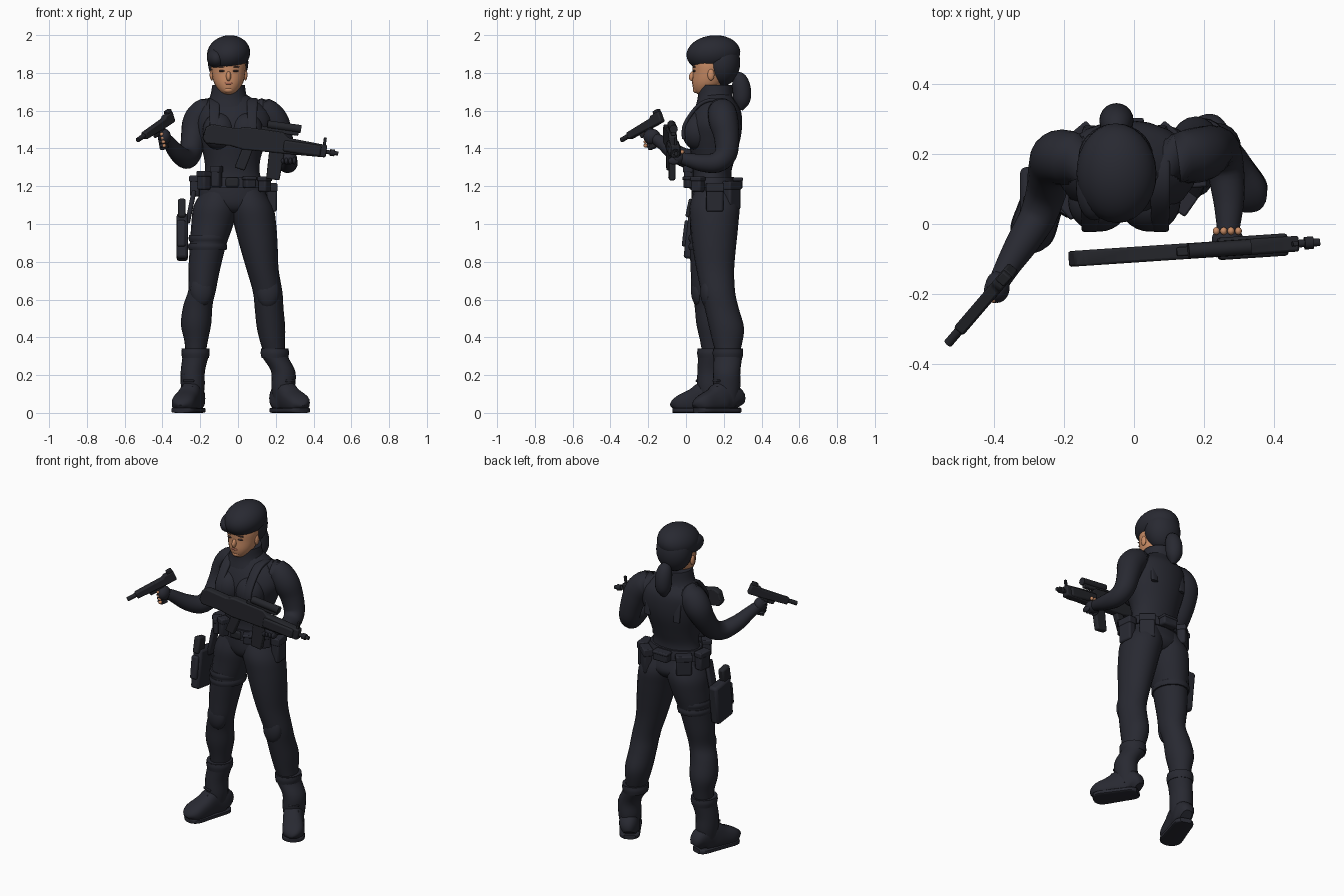
import bpy, bmesh, math
from mathutils import Matrix, Vector, Euler

if "Cube" in bpy.data.objects:
    bpy.data.objects.remove(bpy.data.objects["Cube"], do_unlink=True)


def material(name, colour):
    mat = bpy.data.materials.new(name)
    mat.use_nodes = True
    mat.diffuse_color = (*colour, 1)
    mat.node_tree.nodes["Principled BSDF"].inputs["Base Color"].default_value = (*colour, 1)
    return mat


cloth = material("dark cloth", (.021, .022, .031))
metal = material("gun metal", (.018, .019, .024))
skin = material("skin", (.58, .26, .13))
lips = material("lips", (.42, .14, .09))
eyes = material("eye dark", (.06, .035, .03))


def finish(name, bm, mat, bevel=0):
    bmesh.ops.recalc_face_normals(bm, faces=bm.faces)
    mesh = bpy.data.meshes.new(name)
    bm.to_mesh(mesh)
    bm.free()
    mesh.materials.append(mat)
    obj = bpy.data.objects.new(name, mesh)
    bpy.context.collection.objects.link(obj)
    if bevel:
        mod = obj.modifiers.new("soft edges", "BEVEL")
        mod.width, mod.segments = bevel, 2
    bpy.ops.object.select_all(action="DESELECT")
    obj.select_set(True)
    bpy.context.view_layer.objects.active = obj
    bpy.ops.object.shade_smooth_by_angle(angle=math.radians(40))
    return obj


def smooth_path(stations, steps=4):
    # Catmull-Rom interpolation of every station value
    pts = [Vector(s) for s in stations]
    out = []
    for i in range(len(pts) - 1):
        b, c = pts[i], pts[i + 1]
        a, d = pts[max(i - 1, 0)], pts[min(i + 2, len(pts) - 1)]
        for k in range(steps):
            t = k / steps
            out.append(b + ((c - a) * t + (2 * a - 5 * b + 4 * c - d) * t**2
                            + (3 * b - a - 3 * c + d) * t**3) / 2)
    return out + [pts[-1]]


def loft(name, stations, mat, upright=False, power=1, sides=20):
    # stations are x, y, z, half width, half depth
    path = smooth_path(stations)
    bm, rings = bmesh.new(), []
    for i, p in enumerate(path):
        centre = Vector(p[:3])
        tangent = Vector((0, 0, 1))
        if not upright:
            ahead, behind = path[min(i + 1, len(path) - 1)], path[max(i - 1, 0)]
            tangent = (Vector(ahead[:3]) - Vector(behind[:3])).normalized()
        across = Vector((1, 0, 0))
        across = (across - tangent * tangent.dot(across)).normalized()
        up = across.cross(tangent)
        ring = []
        for k in range(sides):
            c, s = math.cos(math.tau * k / sides), math.sin(math.tau * k / sides)
            c, s = (math.copysign(abs(v)**power, v) for v in (c, s))
            ring.append(bm.verts.new(centre + across * c * p[3] + up * s * p[4]))
        rings.append(ring)
    for low, high in zip(rings, rings[1:]):
        for k in range(sides):
            n = (k + 1) % sides
            bm.faces.new((low[k], low[n], high[n], high[k]))
    bm.faces.new(rings[0])
    bm.faces.new(rings[-1])
    return finish(name, bm, mat)


def tube(name, points, mat):
    return loft(name, [(*p, p[-1]) for p in points], mat)


def placed(centre, turn):
    return Matrix.Translation(centre) @ Euler(turn).to_matrix().to_4x4()


def ball(name, centre, size, mat, turn=(0, 0, 0)):
    bm = bmesh.new()
    bmesh.ops.create_uvsphere(bm, u_segments=28, v_segments=16, radius=1)
    bm.transform(placed(centre, turn) @ Matrix.Diagonal((*size, 1)))
    return finish(name, bm, mat)


def box(name, centre, size, mat, turn=(0, 0, 0), bevel=.01, frame=Matrix()):
    bm = bmesh.new()
    bmesh.ops.create_cube(bm, size=1)
    bm.transform(frame @ placed(centre, turn) @ Matrix.Diagonal((*size, 1)))
    return finish(name, bm, mat, bevel)


def rod(name, start, end, radius, mat, frame):
    # round bar along the weapon axis
    bm = bmesh.new()
    bmesh.ops.create_cone(bm, cap_ends=True, segments=14, radius1=radius, radius2=radius, depth=end[0] - start)
    bm.transform(frame @ placed(((start + end[0]) / 2, 0, end[1]), (0, math.pi / 2, 0)))
    return finish(name, bm, mat)


def plate(name, outline, depth, mat, frame):
    bm = bmesh.new()
    face = bm.faces.new([bm.verts.new((x, -depth / 2, z)) for x, z in outline])
    grown = bmesh.ops.extrude_face_region(bm, geom=[face])["geom"]
    bmesh.ops.translate(bm, vec=(0, depth, 0), verts=[v for v in grown if isinstance(v, bmesh.types.BMVert)])
    bm.transform(frame)
    return finish(name, bm, mat, .007)


def aim(origin, target):
    x = (Vector(target) - Vector(origin)).normalized()
    y = Vector((0, 0, 1)).cross(x).normalized()
    basis = Matrix((x, y, x.cross(y))).transposed().to_4x4()
    return Matrix.Translation(origin) @ basis


# torso
loft("torso", [(-.02, .15, 1.06, .07, .08), (-.02, .15, 1.08, .14, .105), (-.025, .15, 1.12, .18, .12),
               (-.03, .14, 1.19, .17, .11), (-.03, .14, 1.27, .145, .1), (-.03, .145, 1.35, .15, .115),
               (-.025, .15, 1.45, .18, .138), (-.02, .155, 1.53, .2, .142), (-.025, .165, 1.6, .185, .125),
               (-.03, .165, 1.65, .13, .095), (-.045, .16, 1.69, .08, .075)], cloth, True)
for side, x in (("right", -.1), ("left", .045)):
    ball(side + "_chest", (x, .065, 1.49), (.088, .087, .1), cloth)
for side, x in (("right", -.125), ("left", .075)):
    loft(side + "_shoulder_strap", [(x, -.012, 1.45, .025, .01), (x, -.005, 1.53, .025, .01),
         (x, .075, 1.635, .028, .01), (x, .17, 1.655, .028, .01), (x, .25, 1.59, .025, .01),
         (x, .272, 1.45, .02, .01)], cloth, power=.6)
loft("collar", [(-.045, .16, 1.62, .14, .11), (-.05, .155, 1.67, .1, .093), (-.05, .155, 1.735, .086, .09)], cloth, True)

# legs
loft("right_leg", [(-.09, .145, 1.2, .08, .09), (-.115, .15, 1.1, .118, .128), (-.135, .145, 1, .112, .124),
                   (-.16, .13, .88, .095, .11), (-.18, .12, .75, .083, .095), (-.19, .112, .65, .073, .083),
                   (-.212, .125, .57, .077, .08), (-.222, .14, .47, .08, .085), (-.222, .145, .38, .062, .07),
                   (-.225, .145, .29, .05, .055)], cloth, True)
loft("left_leg", [(.04, .145, 1.2, .08, .09), (.068, .15, 1.1, .115, .13), (.09, .15, 1, .112, .127),
                  (.11, .15, .88, .1, .115), (.13, .155, .76, .085, .1), (.157, .17, .64, .078, .09),
                  (.165, .19, .55, .076, .09), (.175, .215, .45, .075, .092), (.185, .22, .36, .063, .075),
                  (.2, .22, .29, .05, .055)], cloth, True)
ball("right_knee_pad", (-.192, .066, .65), (.06, .04, .085), cloth)
ball("left_knee_pad", (.16, .116, .64), (.06, .04, .085), cloth)

# boots, each turned out by its own heel and toe points
for side, heel, toe, top in (("right", (-.215, .205), (-.305, -.065), (-.225, .14)),
                             ("left", (.2, .275), (.345, .055), (.195, .222))):
    heel, toe = Vector((*heel, 0)), Vector((*toe, 0))
    ankle = heel.lerp(toe, .27)
    loft(side + "_boot_shaft", [(ankle.x, ankle.y, .06, .052, .06), (ankle.x, ankle.y, .14, .063, .072),
         (ankle.x, ankle.y, .22, .064, .072), (*top, .3, .069, .076), (*top, .34, .073, .079)], cloth, True)
    loft(side + "_boot_cuff", [(*top, .29, .07, .077), (*top, .315, .075, .081), (*top, .335, .073, .079)], cloth, True)
    upper, sole = [], []
    for t, width, height in ((0, .03, .08), (.1, .053, .14), (.35, .057, .17), (.6, .06, .13),
                             (.83, .062, .1), (.95, .048, .075), (1, .02, .05)):
        p = heel.lerp(toe, t)
        upper.append((p.x, p.y, height / 2, width, height / 2))
        sole.append((p.x, p.y, .014, width + .003, .014))
    loft(side + "_boot_foot", upper, cloth, power=.75)
    loft(side + "_boot_sole", sole, cloth, power=.4)
    yaw = math.atan2(toe.y - heel.y, toe.x - heel.x) + math.pi / 2
    for k in range(4):
        p = heel.lerp(toe, .54 - .04 * k)
        box(f"{side}_boot_lace_{k}", (p.x, p.y, .14 + .03 * k), (.06, .022, .012), cloth, (0, 0, yaw), .004)

# arms and gloved hands with bare fingertips
tube("right_arm", [(-.1, .175, 1.59, .06), (-.17, .185, 1.592, .075), (-.215, .19, 1.54, .078),
                   (-.236, .16, 1.46, .066), (-.25, .095, 1.375, .058), (-.275, .02, 1.345, .053),
                   (-.32, -.055, 1.375, .046), (-.36, -.12, 1.425, .036), (-.385, -.165, 1.455, .03)], cloth)
tube("left_arm", [(.07, .18, 1.59, .06), (.14, .19, 1.592, .075), (.192, .2, 1.54, .078),
                  (.222, .215, 1.46, .067), (.245, .21, 1.37, .06), (.26, .16, 1.325, .054),
                  (.27, .08, 1.325, .046), (.27, .01, 1.34, .036), (.267, -.03, 1.35, .03)], cloth)
ball("right_hand", (-.39, -.18, 1.462), (.035, .045, .042), cloth)
ball("left_hand", (.267, -.045, 1.35), (.045, .04, .035), cloth)
for k in range(4):
    drop = 1.475 - .02 * k
    ball(f"right_finger_{k}", (-.412 + .004 * k, -.19, drop), (.016, .03, .011), cloth)
    ball(f"right_fingertip_{k}", (-.403 + .004 * k, -.214, drop), (.011, .011, .01), skin)
    ball(f"left_finger_{k}", (.235 + .021 * k, -.065, 1.335), (.011, .03, .02), cloth)
    ball(f"left_fingertip_{k}", (.235 + .021 * k, -.02, 1.382), (.01, .011, .011), skin)

# head, face, hair and beret
loft("head", [(-.05, .1, 1.685, .03, .035), (-.05, .1, 1.705, .05, .058), (-.05, .115, 1.745, .076, .082),
              (-.05, .125, 1.8, .089, .09), (-.05, .13, 1.86, .092, .095), (-.05, .14, 1.93, .07, .08)], skin, True)
ball("nose", (-.05, .036, 1.783), (.013, .02, .027), skin, (-.35, 0, 0))
ball("chin", (-.05, .058, 1.71), (.028, .022, .018), skin)
ball("mouth", (-.05, .041, 1.745), (.024, .01, .008), lips)
for side, sign in (("right", -1), ("left", 1)):
    ball(side + "_eye", (-.05 + sign * .035, .044, 1.81), (.017, .009, .006), eyes)
    ball(side + "_brow", (-.05 + sign * .036, .044, 1.832), (.022, .009, .004), eyes)
    ball(side + "_ear", (-.05 + sign * .089, .132, 1.79), (.011, .018, .03), skin)
ball("hair", (-.052, .19, 1.855), (.107, .097, .125), cloth)
ball("beret", (-.05, .145, 1.902), (.115, .143, .096), cloth, (.1, -.2, 0))
ball("beret_fold", (-.115, .1, 1.88), (.05, .09, .055), cloth, (.1, -.2, 0))
tube("ponytail", [(-.05, .25, 1.79, .02), (-.05, .28, 1.765, .042), (-.05, .295, 1.71, .049),
                  (-.05, .295, 1.65, .043), (-.05, .285, 1.605, .015)], cloth)

# belt with pouches set around it
loft("belt", [(-.03, .14, 1.19, .18, .12), (-.03, .14, 1.22, .174, .118), (-.03, .14, 1.25, .162, .113)], cloth, True)
box("belt_buckle", (-.03, .022, 1.22), (.07, .02, .05), metal)
for k, (angle, width, height, drop) in enumerate((
        (5, .09, .15, 1.14), (50, .09, .15, 1.15), (90, .1, .06, 1.215), (130, .09, .12, 1.18),
        (172, .08, .11, 1.2), (220, .06, .1, 1.23), (244, .05, .11, 1.25), (295, .06, .06, 1.22), (325, .06, .08, 1.21))):
    a = math.radians(angle)
    spot = (-.025 + .203 * math.cos(a), .14 + .135 * math.sin(a))
    box(f"pouch_{k}", (*spot, drop), (.05, width, height), cloth, (0, 0, a))
    box(f"pouch_flap_{k}", (*spot, drop + height * .36), (.056, width + .006, height * .3), cloth, (0, 0, a), .006)

# thigh holster
for k, z in enumerate((.88, .925)):
    x = -.162 + .08 * (z - .87)
    loft(f"thigh_strap_{k}", [(x, .131, z - .018, .1, .114), (x, .131, z, .104, .118), (x, .131, z + .018, .1, .114)], cloth, True)
box("holster", (-.295, .075, .93), (.06, .15, .24), cloth, (-.12, 0, 0), .015)
box("holster_hanger", (-.25, .11, 1.09), (.025, .06, .18), cloth, (0, .2, 0))
box("holstered_grip", (-.297, .04, 1.08), (.04, .07, .1), metal, (-.2, 0, 0))
box("holster_mag", (-.3, .0, .95), (.045, .03, .14), cloth, (-.12, 0, 0))

# rifle held across the chest
rifle = aim((-.185, -.1, 1.475), (.53, -.052, 1.373))
plate("rifle_body", [(0, -.02), (.01, .04), (.04, .06), (.17, .055), (.22, .07), (.42, .07), (.45, .045),
                     (.66, .035), (.66, -.03), (.46, -.04), (.22, -.05), (.15, -.04), (.02, -.045)], .045, metal, rifle)
plate("rifle_grip", [(.22, -.03), (.275, -.03), (.245, -.16), (.19, -.15)], .036, metal, rifle)
plate("rifle_magazine", [(.36, -.03), (.44, -.03), (.435, -.185), (.365, -.185)], .034, metal, rifle)
box("rifle_handguard", (.53, 0, 0), (.2, .064, .06), metal, frame=rifle)
box("rifle_sight_rail", (.4, 0, .075), (.2, .025, .025), metal, bevel=.004, frame=rifle)
rod("rifle_scope", .33, (.51, .1), .022, metal, rifle)
rod("rifle_barrel", .64, (.724, 0), .011, metal, rifle)
rod("rifle_muzzle", .68, (.705, 0), .018, metal, rifle)
box("rifle_front_sight", (.645, 0, .05), (.015, .014, .05), metal, bevel=.003, frame=rifle)

# compact gun in the right hand
pistol = aim((-.35, -.13, 1.57), (-.53, -.34, 1.445))
plate("pistol_body", [(0, -.03), (0, .03), (.06, .03), (.07, .02), (.25, .018), (.25, -.022), (.06, -.03)], .036, metal, pistol)
plate("pistol_grip", [(.085, -.02), (.13, -.02), (.15, -.13), (.105, -.135)], .03, metal, pistol)
plate("pistol_guard", [(.13, -.02), (.18, -.02), (.175, -.05), (.13, -.05)], .012, metal, pistol)
rod("pistol_barrel", .24, (.305, 0), .013, metal, pistol)
box("pistol_sight", (.02, 0, .035), (.035, .03, .02), metal, bevel=.004, frame=pistol)
